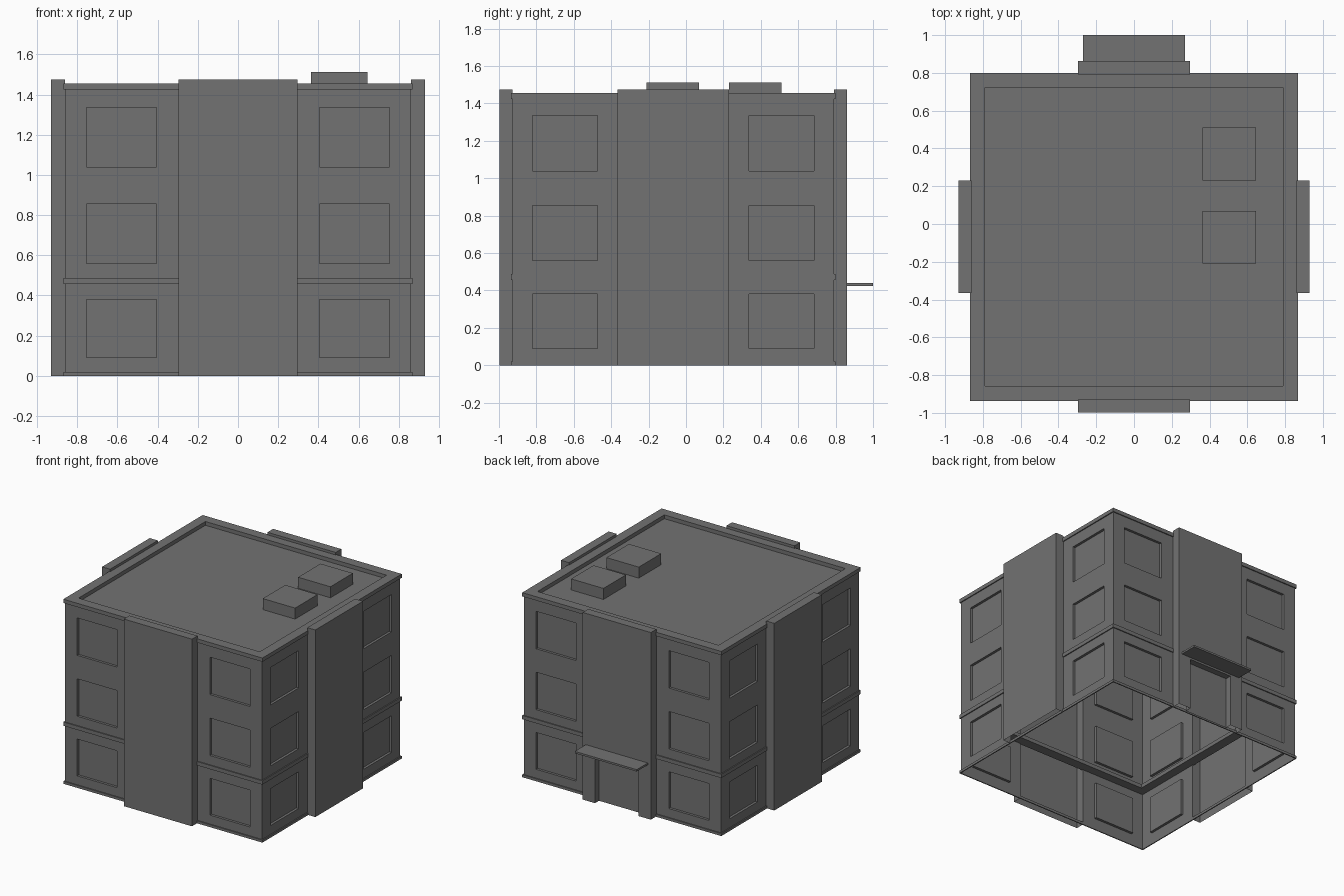
import bpy, bmesh
from math import pi
from mathutils import Matrix, Vector

if "Cube" in bpy.data.objects:
    bpy.data.objects.remove(bpy.data.objects["Cube"])

CY = -0.068           # centre of the square plan
WALL, PIER, TRIM, INNER = 0.86, 0.93, 0.868, 0.79
PIER_W, PIER_TOP, WALL_TOP, DECK = 0.297, 1.475, 1.455, 1.425

# One dark grey material for the whole building
dark = bpy.data.materials.new("dark_grey")
dark.diffuse_color = (0.17, 0.17, 0.17, 1)
dark.use_nodes = True
dark.node_tree.nodes["Principled BSDF"].inputs["Base Color"].default_value = dark.diffuse_color


def finish(name, bm):
    bmesh.ops.remove_doubles(bm, verts=bm.verts, dist=1e-5)
    me = bpy.data.meshes.new(name)
    bm.to_mesh(me)
    bm.free()
    me.materials.append(dark)
    ob = bpy.data.objects.new(name, me)
    bpy.context.collection.objects.link(ob)
    return ob


def quad(bm, m, pts):
    bm.faces.new([bm.verts.new(m @ Vector(p)) for p in pts])


def side(k):
    """Local (u, -distance out, height) of the front turned to side k."""
    return Matrix.Translation((0, CY, 0)) @ Matrix.Rotation(k * pi / 2, 4, 'Z')


def panel(bm, m, us, vs, out, recessed=(), depth=0.02, skip=()):
    """Grid of wall cells; recessed cells get reveals, skipped columns stay open."""
    for i in range(len(us) - 1):
        if i in skip:
            continue
        for j in range(len(vs) - 1):
            a, b, c, d = us[i], us[i + 1], vs[j], vs[j + 1]
            ring = [(a, c), (b, c), (b, d), (a, d)]
            deep = depth if (i, j) in recessed else 0
            quad(bm, m, [(u, -out + deep, v) for u, v in ring])
            if deep:
                for p, q in zip(ring, ring[1:] + ring[:1]):
                    if p[1] == q[1] == 0:      # no sill at ground level
                        continue
                    quad(bm, m, [(p[0], -out, p[1]), (q[0], -out, q[1]),
                                 (q[0], -out + deep, q[1]), (p[0], -out + deep, p[1])])


def box(name, x0, x1, y0, y1, z0, z1):
    bm = bmesh.new()
    bmesh.ops.create_cube(bm, size=1)
    for v in bm.verts:
        v.co = ((x0 + x1) / 2 + v.co.x * (x1 - x0),
                (y0 + y1) / 2 + v.co.y * (y1 - y0),
                (z0 + z1) / 2 + v.co.z * (z1 - z0))
    return finish(name, bm)


def square_ring(name, outer, inner, z0, z1):
    """Square moulding running round the whole building."""
    bm = bmesh.new()
    prof = [(outer, z0), (outer, z1), (inner, z1), (inner, z0)]
    for k in range(4):
        for (r, z), (s, w) in zip(prof, prof[1:] + prof[:1]):
            quad(bm, side(k), [(-r, -r, z), (r, -r, z), (s, -s, w), (-s, -s, w)])
    return finish(name, bm)


# Outer walls with three floors of recessed windows, open below
bm = bmesh.new()
us = [-WALL, -0.753, -0.405, -PIER_W, PIER_W, 0.405, 0.753, WALL]
vs = [0, 0.09, 0.38, 0.56, 0.855, 1.04, 1.335, WALL_TOP]
windows = [(i, j) for i in (1, 5) for j in (1, 3, 5)]
for k in range(4):
    panel(bm, side(k), us, vs, WALL, windows, 0.02, skip=(3,))
finish("walls", bm)

# Hollow projecting bay in the middle of each side, the back one with a doorway
for k, name in enumerate(("front_bay", "right_bay", "back_bay", "left_bay")):
    bm = bmesh.new()
    m = side(k)
    if k == 2:
        panel(bm, m, [-PIER_W, -0.19, 0.19, PIER_W], [0, 0.41, PIER_TOP], PIER, [(1, 0)], 0.05)
    else:
        panel(bm, m, [-PIER_W, PIER_W], [0, PIER_TOP], PIER)
    w, t = PIER_W, PIER_TOP
    quad(bm, m, [(w, -PIER, 0), (w, -WALL, 0), (w, -WALL, t), (w, -PIER, t)])
    quad(bm, m, [(-w, -WALL, 0), (-w, -PIER, 0), (-w, -PIER, t), (-w, -WALL, t)])
    quad(bm, m, [(-w, -PIER, t), (w, -PIER, t), (w, -WALL, t), (-w, -WALL, t)])
    quad(bm, m, [(w, -WALL, WALL_TOP), (-w, -WALL, WALL_TOP), (-w, -WALL, t), (w, -WALL, t)])
    finish(name, bm)

# Mouldings
square_ring("base_trim", TRIM, WALL, 0, 0.02)
square_ring("belt_course", TRIM, INNER, 0.457, 0.487)
square_ring("cornice", TRIM, INNER, DECK, WALL_TOP)

# Sunken roof deck level with the underside of the cornice
bm = bmesh.new()
r = INNER
quad(bm, side(0), [(-r, -r, DECK), (r, -r, DECK), (r, r, DECK), (-r, r, DECK)])
finish("roof_deck", bm)

# Rooftop units and entrance canopy
for n, y in enumerate((-0.21, 0.23)):
    box(f"roof_unit_{n + 1}", 0.363, 0.645, y, y + 0.28, DECK, 1.512)
box("door_canopy", -0.27, 0.27, 0.86, 1.0, 0.425, 0.44)
